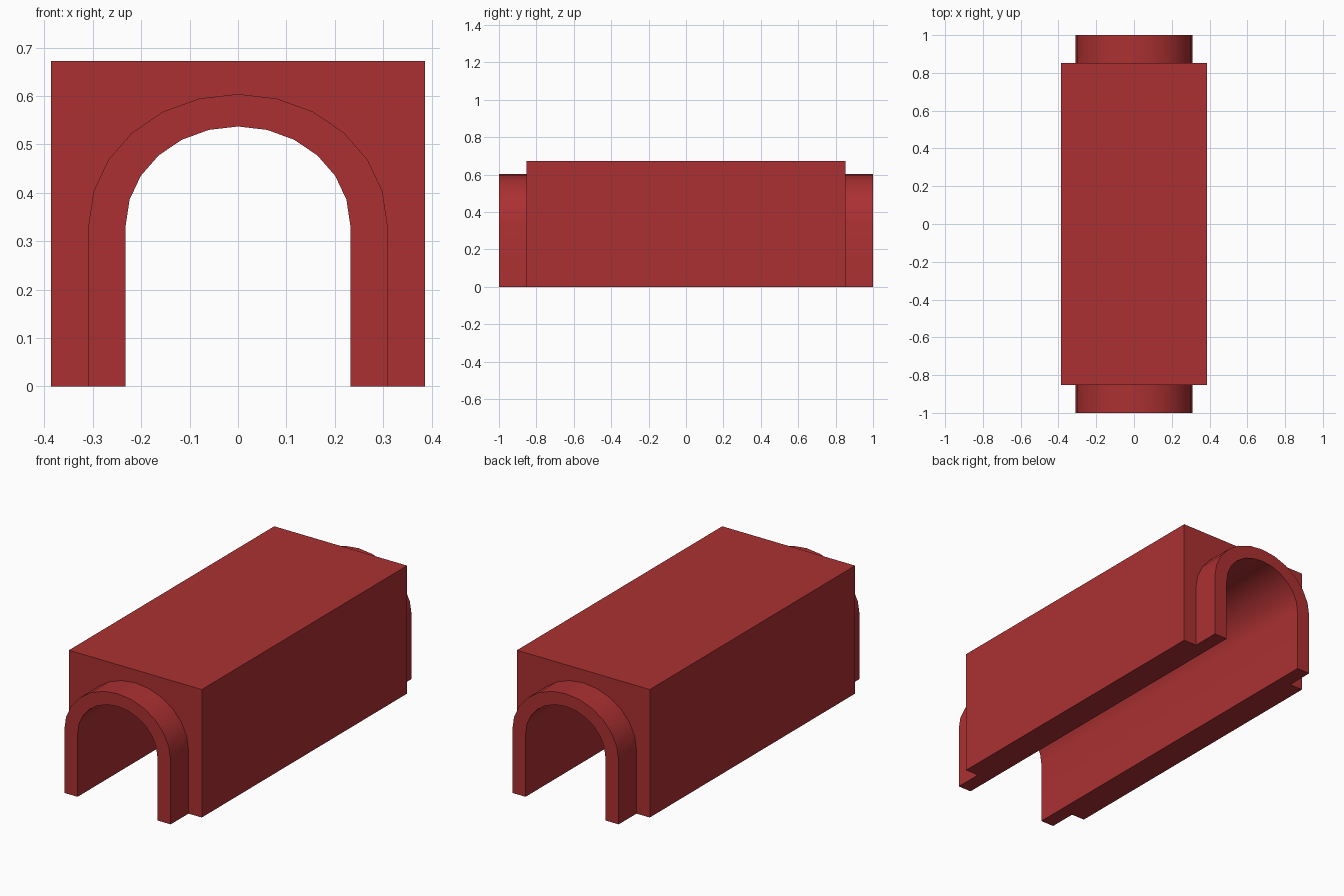
import bpy
import bmesh
import math

if "Cube" in bpy.data.objects:
    bpy.data.objects.remove(bpy.data.objects["Cube"], do_unlink=True)

END, SHOULDER = 1.0, 0.852   # half lengths of the collars and of the block
SPRING = 0.333               # height where the arch begins
STEPS = 12

red = bpy.data.materials.new("brick_red")
red.use_nodes = True
colour = (0.41, 0.03, 0.032, 1)
red.diffuse_color = colour
red.node_tree.nodes["Principled BSDF"].inputs["Base Color"].default_value = colour


def arch(half_width, top):
    """Outline from the right foot over the arch to the left foot."""
    curve = [(-half_width * math.cos(math.pi * i / STEPS),
              SPRING + (top - SPRING) * math.sin(math.pi * i / STEPS))
             for i in range(STEPS + 1)]
    return [(-half_width, 0)] + curve + [(half_width, 0)]


inner = arch(0.232, 0.537)
outer = arch(0.309, 0.604)
block = [(-0.386, 0), (-0.386, 0.672), (0.386, 0.672), (0.386, 0)]

bm = bmesh.new()


def face(points):
    bm.faces.new([bm.verts.new(p) for p in points])


def walls(outline, y0, y1):
    """Sweep an open outline along the tunnel."""
    for (xa, za), (xb, zb) in zip(outline, outline[1:]):
        face([(xa, y0, za), (xb, y0, zb), (xb, y1, zb), (xa, y1, za)])


def end_face(outside, inside, y):
    face([(x, y, z) for x, z in outside + inside[::-1]])


# Block sides and roof, and the passage through it
walls(block, -SHOULDER, SHOULDER)
walls(inner, -END, END)

for side in (-1, 1):
    # Projecting collar and the block face around it
    walls(outer, side * END, side * SHOULDER)
    end_face(outer, inner, side * END)
    end_face(block, outer, side * SHOULDER)
    # Stepped underside of one wall
    half = [(0.232, END), (0.309, END), (0.309, SHOULDER), (0.386, SHOULDER)]
    foot = half + [(x, -y) for x, y in reversed(half)]
    face([(side * x, y, 0) for x, y in foot])

bmesh.ops.remove_doubles(bm, verts=bm.verts, dist=0.0001)
bmesh.ops.recalc_face_normals(bm, faces=bm.faces)

mesh = bpy.data.meshes.new("tunnel")
bm.to_mesh(mesh)
bm.free()
mesh.materials.append(red)
tunnel = bpy.data.objects.new("tunnel", mesh)
bpy.context.collection.objects.link(tunnel)

bpy.ops.object.select_all(action="DESELECT")
tunnel.select_set(True)
bpy.context.view_layer.objects.active = tunnel
bpy.ops.object.shade_smooth_by_angle(angle=math.radians(30))
